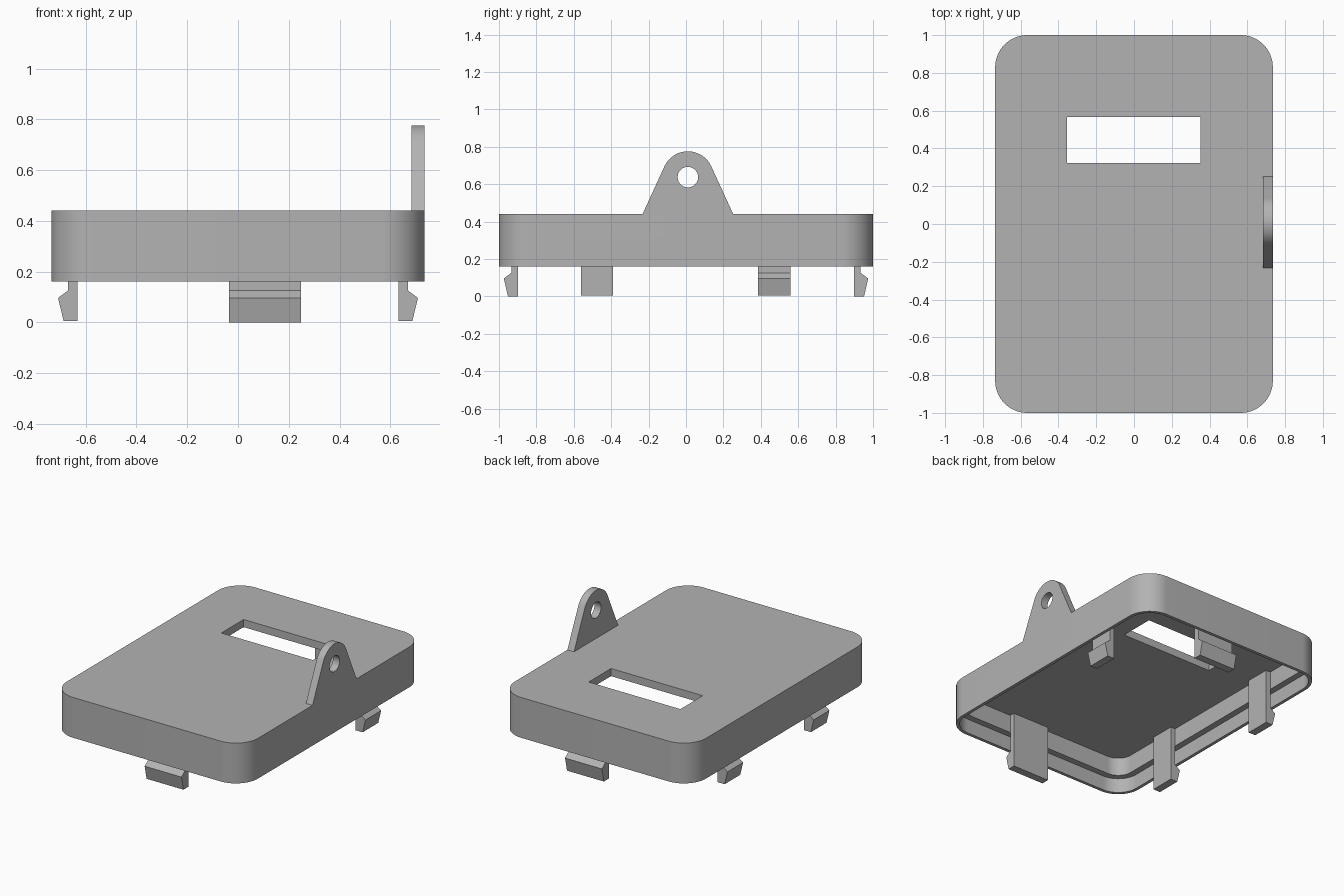
import bpy, bmesh
from math import cos, sin, radians
from mathutils import Matrix, Vector

cube = bpy.data.objects.get("Cube")
if cube:
    bpy.data.objects.remove(cube, do_unlink=True)

GREY = (0.45, 0.45, 0.45, 1)
mat = bpy.data.materials.new("plain grey")
mat.use_nodes = True
mat.diffuse_color = GREY
mat.node_tree.nodes["Principled BSDF"].inputs["Base Color"].default_value = GREY

HALF_X, HALF_Y = 0.735, 1.0
RIM_Z, STEP_Z, CEILING_Z, TOP_Z = 0.161, 0.262, 0.388, 0.441
WALL, LIP = 0.066, 0.022
CORNER = 0.17


def finish(name, bm):
    """Turn a closed bmesh into an object."""
    bmesh.ops.recalc_face_normals(bm, faces=bm.faces)
    mesh = bpy.data.meshes.new(name)
    bm.to_mesh(mesh)
    bm.free()
    mesh.materials.append(mat)
    obj = bpy.data.objects.new(name, mesh)
    bpy.context.collection.objects.link(obj)
    return obj


def prism(name, outline, depth, matrix=Matrix()):
    """Extrude a 2D outline along local z, then place it."""
    bm = bmesh.new()
    face = bm.faces.new([bm.verts.new((u, v, 0)) for u, v in outline])
    ext = bmesh.ops.extrude_face_region(bm, geom=[face])
    verts = [g for g in ext["geom"] if isinstance(g, bmesh.types.BMVert)]
    bmesh.ops.translate(bm, verts=verts, vec=(0, 0, depth))
    if len(bm.faces) < len(outline) + 2:
        bm.faces.new([v for v in bm.verts if v not in verts])
    bm.transform(matrix)
    return finish(name, bm)


def loft(name, rings):
    """Skin a list of (outline, z) rings and cap both ends."""
    bm = bmesh.new()
    loops = [[bm.verts.new((x, y, z)) for x, y in outline] for outline, z in rings]
    for a, b in zip(loops, loops[1:]):
        for i in range(len(a)):
            bm.faces.new((a[i - 1], a[i], b[i], b[i - 1]))
    bm.faces.new(loops[0])
    bm.faces.new(loops[-1])
    return finish(name, bm)


def arc(cx, cy, r, start, end, steps=16):
    angles = [radians(start + (end - start) * i / steps) for i in range(steps + 1)]
    return [(cx + r * cos(a), cy + r * sin(a)) for a in angles]


def inset_outline(t):
    """Rounded footprint moved inward by t."""
    points, r = [], CORNER - t
    for i, (sx, sy) in enumerate([(1, 1), (-1, 1), (-1, -1), (1, -1)]):
        points += arc(sx * (HALF_X - CORNER), sy * (HALF_Y - CORNER), r, 90 * i, 90 * i + 90)
    return points


def cut(obj, cutter):
    """Subtract the cutter and remove it."""
    mod = obj.modifiers.new("cut", 'BOOLEAN')
    mod.operation, mod.solver, mod.object = 'DIFFERENCE', 'EXACT', cutter
    bpy.context.view_layer.update()
    graph = bpy.context.evaluated_depsgraph_get()
    mesh = bpy.data.meshes.new_from_object(obj.evaluated_get(graph))
    obj.modifiers.clear()
    obj.data = mesh
    bpy.data.objects.remove(cutter, do_unlink=True)


def smooth(obj):
    bpy.ops.object.select_all(action='DESELECT')
    obj.select_set(True)
    bpy.context.view_layer.objects.active = obj
    bpy.ops.object.shade_smooth_by_angle(angle=radians(30))


def frame(origin, u, v, w):
    """Matrix whose local axes are u, v and w."""
    m = Matrix((u, v, w)).transposed().to_4x4()
    m.translation = Vector(origin)
    return m


def from_side(x):
    """Frame for outlines drawn in the y-z plane at x."""
    return frame((x, 0, 0), (0, 1, 0), (0, 0, 1), (1, 0, 0))


# Cover shell: hollow underneath with a stepped rim
shell = loft("cover_shell", [
    (inset_outline(0), TOP_Z), (inset_outline(0), RIM_Z),
    (inset_outline(LIP), RIM_Z), (inset_outline(LIP), STEP_Z),
    (inset_outline(WALL), STEP_Z), (inset_outline(WALL), CEILING_Z)])

# Round-cornered notch in the left wall
notch_outline = [(-0.547, 0.05), (-0.125, 0.05)]
notch_outline += arc(-0.203, 0.205, 0.078, 0, 90) + arc(-0.469, 0.205, 0.078, 90, 180)
cut(shell, prism("notch", notch_outline, 0.4, from_side(0.5)))

# Window through the top
window_outline = [(-0.354, 0.322), (0.351, 0.322), (0.351, 0.567), (-0.354, 0.567)]
cut(shell, prism("window", window_outline, 0.3, Matrix.Translation((0, 0, 0.3))))
smooth(shell)

# Hanging lug: tapered tab with a round top and a hole
lug_y, lug_z = 0.01, 0.638
lug_outline = [(-0.232, TOP_Z), (0.252, TOP_Z)] + arc(lug_y, lug_z, 0.138, 25, 155, 24)
lug = prism("hanging_lug", lug_outline, 0.051, from_side(HALF_X - 0.051))
cut(lug, prism("hole", arc(lug_y, lug_z, 0.055, 0, 345, 23), 1, from_side(0.3)))
smooth(lug)


# Snap clips: flat strips from the ceiling down with an outward hook
def clip(name, outward, position, width, bottom):
    out = Vector(outward)
    up = Vector((0, 0, 1))
    profile = [(-0.036, bottom), (-0.036, CEILING_Z), (0, CEILING_Z),
               (0, 0.126), (0.04, 0.096), (0.018, bottom)]
    side = out.cross(up)
    wall = (HALF_X if out.x else HALF_Y) - WALL
    along = Vector((abs(out.y), abs(out.x), 0))
    origin = out * wall + along * position - side * width / 2
    prism(name, profile, width, frame(origin, out, up, side))


clip("front_clip", (0, -1, 0), 0.106, 0.283, 0)
clip("back_clip", (0, 1, 0), 0.106, 0.283, 0)
clip("left_clip", (1, 0, 0), 0.472, 0.172, 0.005)
clip("right_back_clip", (-1, 0, 0), 0.472, 0.172, 0.005)
clip("right_front_clip", (-1, 0, 0), -0.475, 0.172, 0.005)
